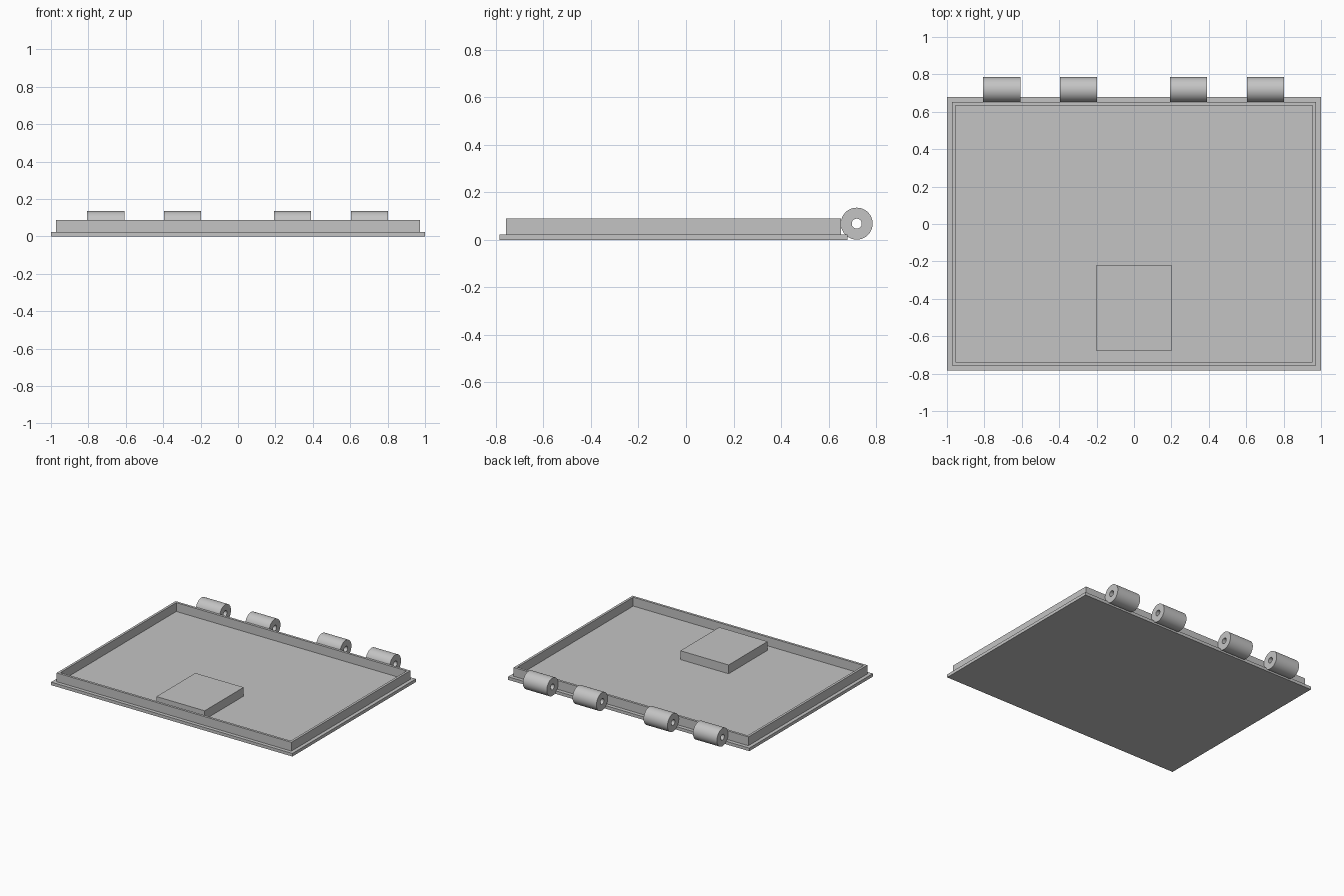
import bpy
import bmesh
import math
from mathutils import Matrix

cube = bpy.data.objects.get("Cube")
if cube:
    bpy.data.objects.remove(cube, do_unlink=True)

grey = bpy.data.materials.new("plain grey")
grey.use_nodes = True
colour = (0.55, 0.55, 0.55, 1)
grey.diffuse_color = colour
grey.node_tree.nodes["Principled BSDF"].inputs["Base Color"].default_value = colour


def add_object(name, bm):
    bmesh.ops.recalc_face_normals(bm, faces=bm.faces)
    mesh = bpy.data.meshes.new(name)
    bm.to_mesh(mesh)
    bm.free()
    mesh.materials.append(grey)
    obj = bpy.data.objects.new(name, mesh)
    bpy.context.collection.objects.link(obj)
    return obj


def box(name, x, y, z):
    """Box from (low, high) pairs."""
    bm = bmesh.new()
    bmesh.ops.create_cube(bm, size=1)
    for v in bm.verts:
        v.co = [pair[int(c > 0)] for c, pair in zip(v.co, (x, y, z))]
    return add_object(name, bm)


def ring_faces(bm, loops):
    """Skin a closed chain of vertex loops."""
    for a, b in zip(loops, loops[1:] + loops[:1]):
        n = len(a)
        for i in range(n):
            j = (i + 1) % n
            bm.faces.new((a[i], a[j], b[j], b[i]))


# Base plate and raised block
PLATE_TOP, RIM_TOP = 0.023, 0.089
box("base_plate", (-1, 1), (-0.784, 0.679), (0, PLATE_TOP))
box("raised_block", (-0.2, 0.2), (-0.68, -0.219), (PLATE_TOP, RIM_TOP))


# Rim wall standing on the plate
def rim_loop(bm, inset, z):
    x, front, back = 0.973 - inset, -0.757 + inset, 0.651 - inset
    corners = ((-x, front), (x, front), (x, back), (-x, back))
    return [bm.verts.new((px, py, z)) for px, py in corners]


bm = bmesh.new()
ring_faces(bm, [rim_loop(bm, inset, z) for inset, z in
                ((0, PLATE_TOP), (0, RIM_TOP), (0.018, RIM_TOP), (0.018, PLATE_TOP))])
add_object("rim_wall", bm)


# Hinge knuckles along the back edge
def knuckle(name, x, length, y=0.718, z=0.068, outer=0.067, bore=0.021, sides=64):
    bm = bmesh.new()
    loops = []
    for radius, end in ((outer, 0), (outer, length), (bore, length), (bore, 0)):
        angles = [math.tau * i / sides for i in range(sides)]
        loops.append([bm.verts.new((end, radius * math.cos(a), radius * math.sin(a)))
                      for a in angles])
    ring_faces(bm, loops)
    obj = add_object(name, bm)
    obj.matrix_world = Matrix.Translation((x, y, z))
    bpy.ops.object.select_all(action="DESELECT")
    obj.select_set(True)
    bpy.context.view_layer.objects.active = obj
    bpy.ops.object.shade_smooth_by_angle(angle=math.radians(30))


for i, x in enumerate((-0.806, -0.396, 0.193, 0.604)):
    knuckle(f"hinge_knuckle_{i + 1}", x, 0.198)
